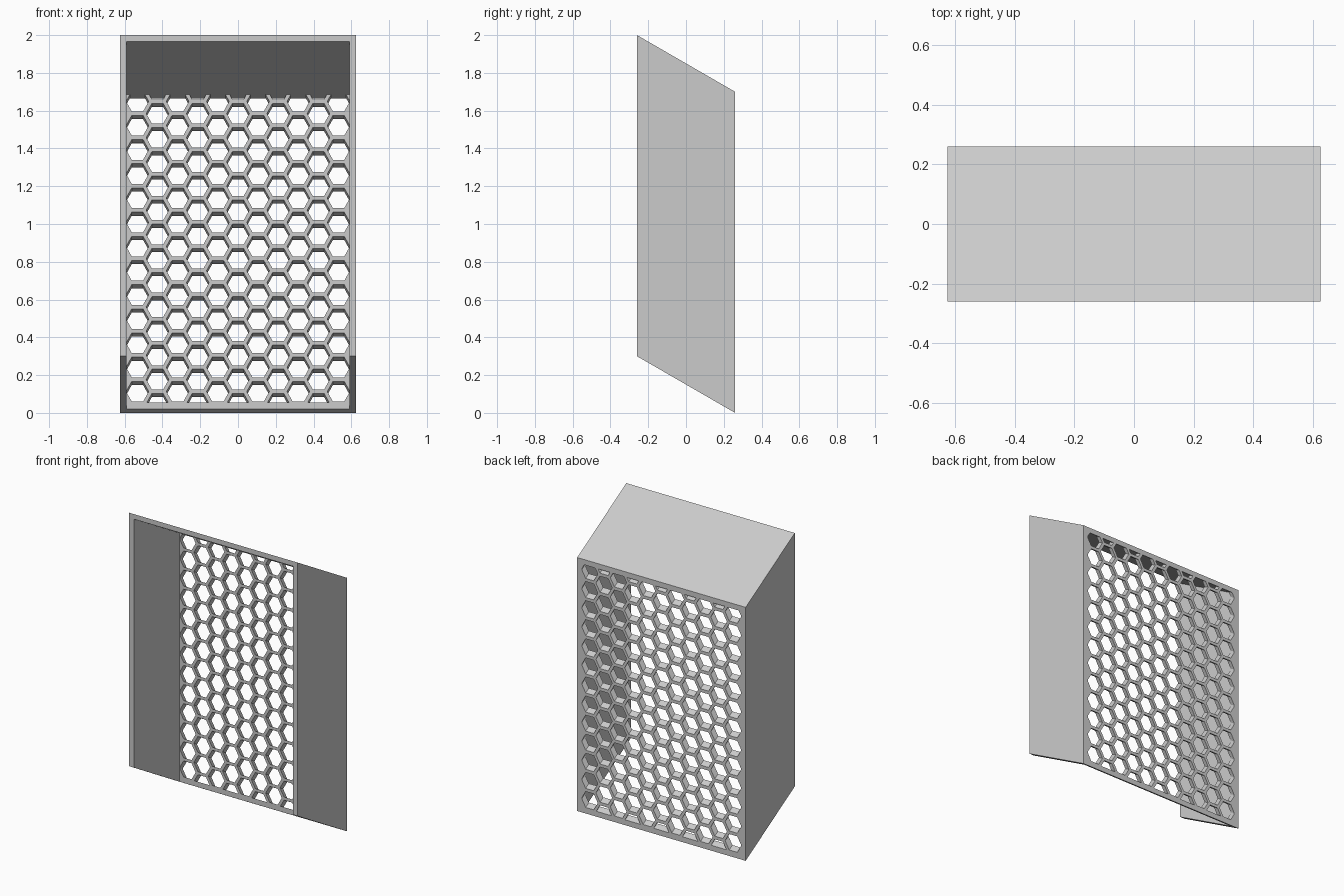
import bpy, bmesh, math
from mathutils import Vector

if "Cube" in bpy.data.objects:
    bpy.data.objects.remove(bpy.data.objects["Cube"])

SLOPE = math.tan(math.radians(30))    # everything slants down toward the back
HALF_W, HALF_D, HEIGHT, WALL = 0.625, 0.26, 1.70, 0.034

grey = bpy.data.materials.new("light grey")
grey.diffuse_color = (0.6, 0.6, 0.6, 1)
grey.use_nodes = True
grey.node_tree.nodes["Principled BSDF"].inputs["Base Color"].default_value = grey.diffuse_color


def finish(name, bm):
    """Slant the mesh along y and turn it into an object."""
    for v in bm.verts:
        v.co.z += (HALF_D - v.co.y) * SLOPE
    bmesh.ops.recalc_face_normals(bm, faces=bm.faces)
    me = bpy.data.meshes.new(name)
    bm.to_mesh(me)
    bm.free()
    me.materials.append(grey)
    ob = bpy.data.objects.new(name, me)
    bpy.context.collection.objects.link(ob)
    return ob


def slanted_box(name, x, y0, y1, z0, z1):
    bm = bmesh.new()
    bmesh.ops.create_cube(bm, size=1)
    for v in bm.verts:
        v.co = (v.co.x * 2 * x, y0 if v.co.y < 0 else y1, z0 if v.co.z < 0 else z1)
    return finish(name, bm)


def honeycomb_cutter():
    """Flat-topped hexagons, trimmed to the frame, then made into slanted prisms."""
    radius, half_h, dx, dz, top_z = 0.06, 0.0535, 0.1065, 0.128, 1.63
    y0, y1 = HALF_D - 2 * WALL, HALF_D + WALL
    bm = bmesh.new()
    for col in range(-5, 6):
        odd = col % 2 == 0            # alternate columns sit half a step higher
        for row in range(14 if odd else 13):
            cz = top_z - row * dz + (dz / 2 if odd else 0)
            bm.faces.new([bm.verts.new((col * dx + sx * radius, y0, cz + sz * half_h))
                          for sx, sz in ((1, 0), (.5, 1), (-.5, 1), (-1, 0), (-.5, -1), (.5, -1))])
    trims = (((0, 0, HEIGHT - WALL - 0.001), (0, 0, 1)), ((0, 0, 0.036), (0, 0, -1)),
             ((HALF_W - WALL - 0.001, 0, 0), (1, 0, 0)), ((WALL + 0.001 - HALF_W, 0, 0), (-1, 0, 0)))
    for co, no in trims:
        bmesh.ops.bisect_plane(bm, geom=bm.verts[:] + bm.edges[:] + bm.faces[:],
                               plane_co=co, plane_no=no, clear_outer=True)
    out = bmesh.ops.extrude_face_region(bm, geom=bm.faces[:], use_keep_orig=True)
    for v in out["geom"]:
        if isinstance(v, bmesh.types.BMVert):
            v.co += Vector((0, y1 - y0, 0))
    return finish("honeycomb_cutter", bm)


# Slanted hood: two sides, a top and a rear grille, open at front and bottom
hood = slanted_box("grille_hood", HALF_W, -HALF_D, HALF_D, 0, HEIGHT)
cavity = slanted_box("cavity_cutter", HALF_W - WALL, -1, HALF_D - WALL, -0.5, HEIGHT - WALL)

for cutter in (cavity, honeycomb_cutter()):
    mod = hood.modifiers.new(cutter.name, 'BOOLEAN')
    mod.operation = 'DIFFERENCE'
    mod.solver = 'EXACT'
    mod.object = cutter
    cutter.hide_render = True
    cutter.hide_viewport = True
